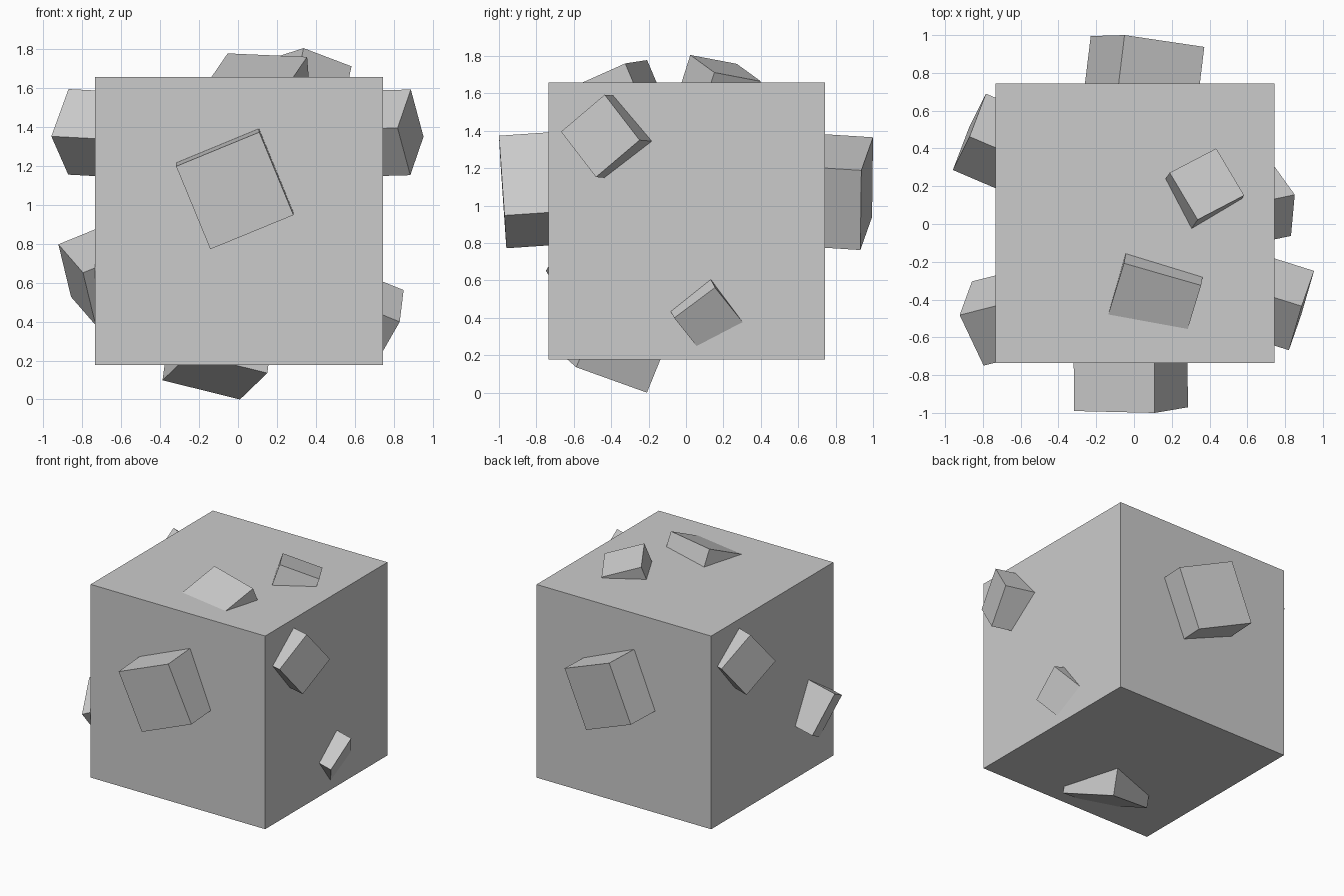
import bpy
import bmesh
from mathutils import Vector

grey = bpy.data.materials.new("light grey")
grey.diffuse_color = (0.6, 0.6, 0.6, 1)


def block(name, corner, edge_a, edge_b, side):
    """Cube of the given side: a corner, two edge directions, third edge inward."""
    p = Vector(corner)
    u = Vector(edge_a).normalized()
    v = Vector(edge_b)
    v = (v - u * v.dot(u)).normalized()
    w = u.cross(v)
    if w.dot(Vector((0, 0, 0.917)) - p) < 0:
        w = -w
    bm = bmesh.new()
    bmesh.ops.create_cube(bm, size=1)
    for vert in bm.verts:
        c = vert.co + Vector((0.5, 0.5, 0.5))
        vert.co = p + (u * c.x + v * c.y + w * c.z) * side
    bmesh.ops.recalc_face_normals(bm, faces=bm.faces)
    mesh = bpy.data.meshes.new(name)
    bm.to_mesh(mesh)
    bm.free()
    mesh.materials.append(grey)
    obj = bpy.data.objects.new(name, mesh)
    bpy.context.collection.objects.link(obj)


# Large central cube
block("main_cube", (-0.734, -0.735, 0.178), (1, 0, 0), (0, 1, 0), 1.479)

# Tilted cubes half sunk into the front and back
block("front_block", (-0.318, -0.99, 1.198), (0.426, -0.01, 0.175), (0.174, 0.03, -0.432), 0.462)
block("back_block", (-0.05, 1.0, 1.365), (0.418, -0.062, -0.175), (-0.18, -0.005, -0.425), 0.462)

# Tilted cubes on the left and right
block("left_lower_block", (-0.923, -0.482, 0.797), (0.126, -0.266, -0.145), (0.066, 0.18, -0.273), 0.33)
block("left_upper_block", (-0.959, 0.286, 1.352), (0.088, 0.176, 0.242), (0.087, 0.228, -0.197), 0.313)
block("right_lower_block", (0.851, 0.155, 0.562), (-0.02, -0.218, -0.163), (-0.111, 0.152, -0.195), 0.273)
block("right_upper_block", (0.82, -0.668, 1.395), (0.067, 0.23, 0.195), (0.067, 0.192, -0.245), 0.313)

# Tilted cubes on the top and bottom
block("top_front_block", (-0.053, -0.208, 1.778), (0.408, -0.117, -0.018), (-0.109, -0.375, -0.167), 0.425)
block("top_back_block", (0.337, 0.023, 1.805), (0.245, 0.128, -0.093), (-0.147, 0.25, -0.048), 0.293)
block("bottom_block", (0.01, -0.209, 0.0), (-0.395, -0.112, 0.098), (0.141, -0.379, 0.136), 0.425)
